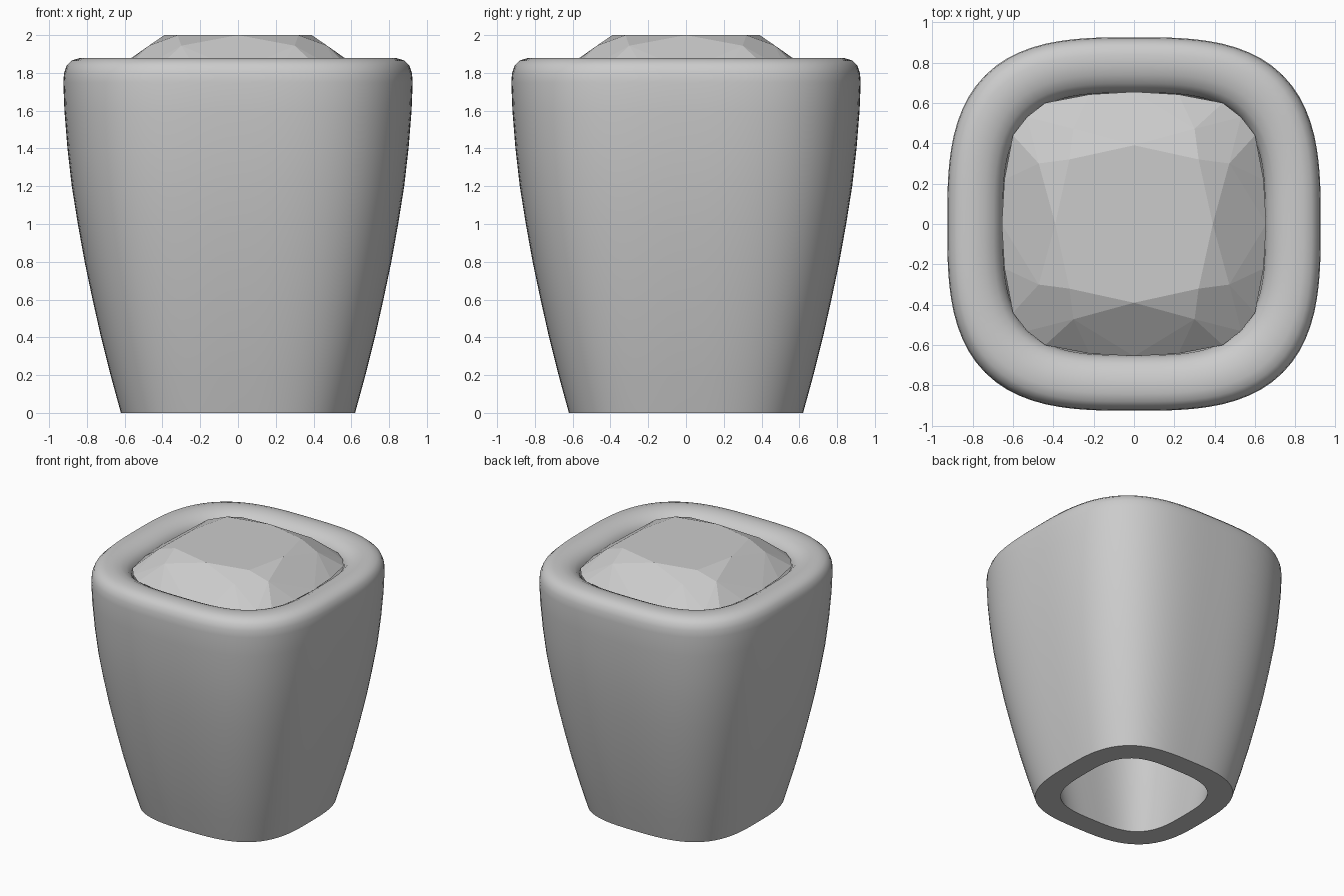
import bpy
import bmesh
from math import cos, sin, pi

if "Cube" in bpy.data.objects:
    bpy.data.objects.remove(bpy.data.objects["Cube"])


def cushion(half, power, count):
    """Rounded-square outline points."""
    pts = []
    for i in range(count):
        c, s = cos(2 * pi * i / count), sin(2 * pi * i / count)
        r = half / (abs(c) ** power + abs(s) ** power) ** (1 / power)
        pts.append((r * c, r * s))
    return pts


def finish(bm, name):
    bmesh.ops.recalc_face_normals(bm, faces=bm.faces)
    me = bpy.data.meshes.new(name)
    bm.to_mesh(me)
    bm.free()
    ob = bpy.data.objects.new(name, me)
    bpy.context.collection.objects.link(ob)
    return ob


# Hollow tapered setting: (half width, z, outline squareness), closed profile
profile = [
    (0.62, 0.0, 3.05), (0.672, 0.19, 3.05), (0.725, 0.4, 3.05), (0.77, 0.6, 3.05),
    (0.812, 0.8, 3.05), (0.848, 1.0, 3.05), (0.88, 1.2, 3.05), (0.903, 1.4, 3.05),
    (0.919, 1.6, 3.05), (0.925, 1.75, 3.05), (0.921, 1.8, 3.05), (0.907, 1.84, 3.05),
    (0.88, 1.866, 3.05), (0.84, 1.878, 3.08), (0.79, 1.88, 3.1), (0.74, 1.87, 3.15),
    (0.695, 1.848, 3.2), (0.665, 1.815, 3.25), (0.65, 1.77, 3.28),
    (0.645, 1.6, 3.28), (0.625, 1.2, 3.25), (0.585, 0.8, 3.2), (0.53, 0.4, 3.2),
    (0.455, 0.0, 3.2),
]
N = 96
bm = bmesh.new()
rings = [[bm.verts.new((x, y, z)) for x, y in cushion(h, p, N)] for h, z, p in profile]
for k, a in enumerate(rings):
    b = rings[(k + 1) % len(rings)]
    for i in range(N):
        j = (i + 1) % N
        bm.faces.new((a[i], a[j], b[j], b[i]))
setting = finish(bm, "setting")
bpy.context.view_layer.objects.active = setting
setting.select_set(True)
bpy.ops.object.shade_smooth_by_angle(angle=0.7)
setting.select_set(False)


# Faceted cushion-cut gem: one quarter of each ring, turned four times
def ring(bm, quarter, z):
    out = []
    for q in range(4):
        for x, y in quarter:
            for _ in range(q):
                x, y = -y, x
            out.append(bm.verts.new((x, y, z)))
    return out


bm = bmesh.new()
table = ring(bm, [(0.39, 0), (0.32, 0.32)], 2.0)
mid = ring(bm, [(0.472, 0.30), (0.30, 0.472)], 1.944)
girdle = ring(bm, [(0.655, 0), (0.60, 0.44), (0.53, 0.53), (0.44, 0.60)], 1.815)
# intermediate points keep the long sides gently curved
side = ring(bm, [(0.642, 0.22), (0.22, 0.642)], 1.815)
culet = bm.verts.new((0, 0, 1.22))
bm.faces.new(table)
for i in range(8):
    t0, t1, m = table[i], table[(i + 1) % 8], mid[i]
    main, corner = girdle[(2 * i) % 16], girdle[(2 * i + 2) % 16]
    between = girdle[2 * i + 1]
    path = [main, side[i], between, corner] if i % 2 == 0 else [main, between, side[i], corner]
    bm.faces.new((t0, t1, m))
    # main kite facet around each table corner
    bm.faces.new((t0, m, main, mid[i - 1]))
    for a, b in zip(path, path[1:]):
        bm.faces.new((m, a, b))
        bm.faces.new((culet, b, a))
finish(bm, "gem")
